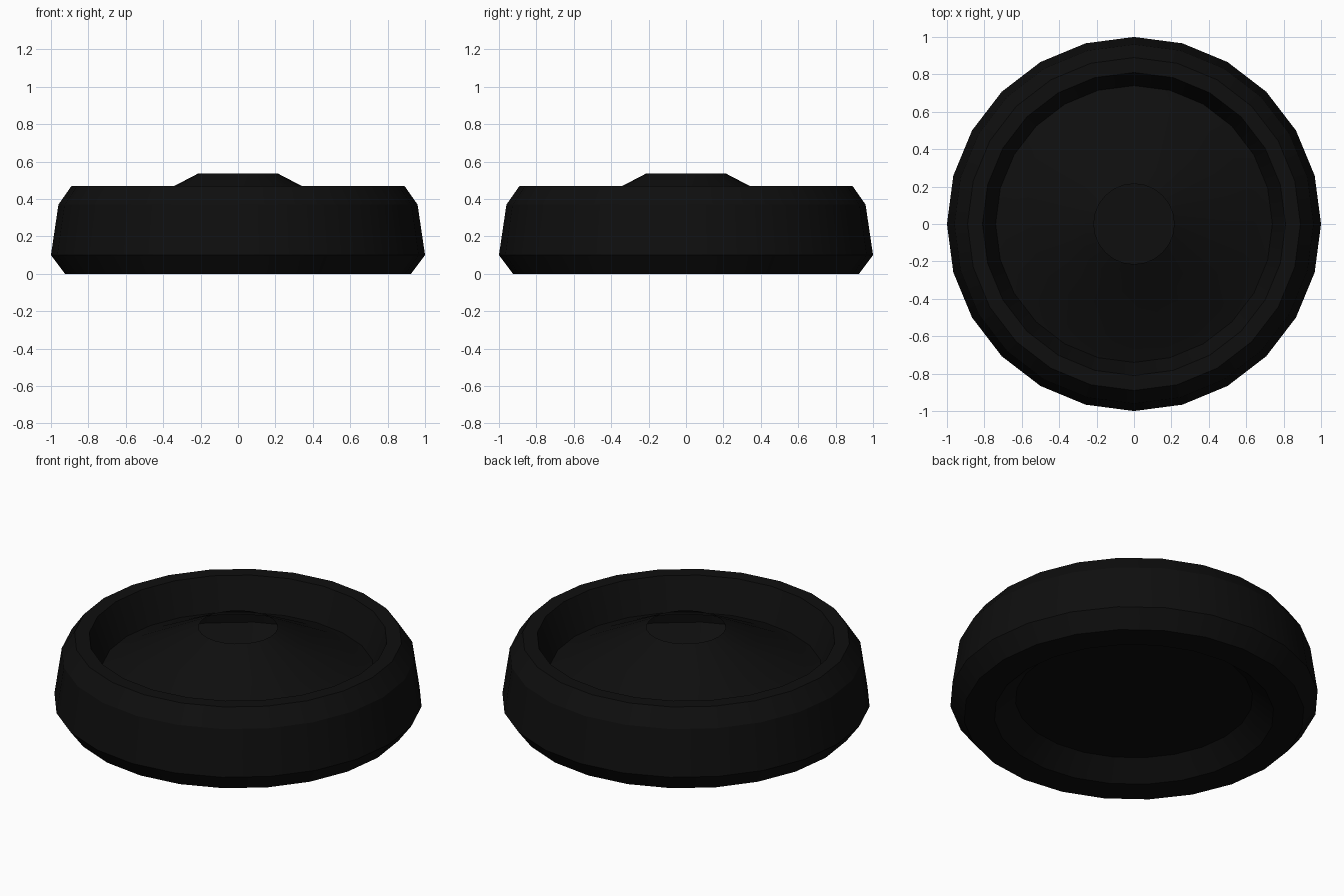
import bpy, bmesh, math

if "Cube" in bpy.data.objects:
    bpy.data.objects.remove(bpy.data.objects["Cube"])

SIDES = 24

black = bpy.data.materials.new("soft_black")
black.diffuse_color = (0.0045, 0.0045, 0.0045, 1)
black.use_nodes = True
black.node_tree.nodes["Principled BSDF"].inputs["Base Color"].default_value = black.diffuse_color


def lathe(name, profile, mat):
    """Spin an (r, z) profile, given from the bottom outwards and up, around z."""
    bm = bmesh.new()
    rings = []
    for r, z in profile:
        rings.append([bm.verts.new((r * math.cos(2 * math.pi * i / SIDES),
                                    r * math.sin(2 * math.pi * i / SIDES), z))
                      for i in range(SIDES)])
    for a, b in zip(rings, rings[1:]):
        for i in range(SIDES):
            j = (i + 1) % SIDES
            bm.faces.new((a[i], a[j], b[j], b[i]))
    # closed underside
    bm.faces.new(rings[0][::-1])
    mesh = bpy.data.meshes.new(name)
    bm.to_mesh(mesh)
    bm.free()
    mesh.materials.append(mat)
    obj = bpy.data.objects.new(name, mesh)
    bpy.context.collection.objects.link(obj)
    bpy.ops.object.select_all(action='DESELECT')
    obj.select_set(True)
    bpy.context.view_layer.objects.active = obj
    bpy.ops.object.shade_smooth_by_angle(angle=math.radians(20))
    return obj


# Hollow round body: recessed base, bulging wall, raised rim, groove, domed lid with open hub
lathe("round_body", [
    (0.645, 0.10), (0.76, 0.0), (0.925, 0.0),      # recessed base
    (1.0, 0.10), (0.96, 0.37), (0.89, 0.47),       # outer wall
    (0.81, 0.47), (0.74, 0.28), (0.645, 0.31),     # rim and groove
    (0.215, 0.535),                                # lid slope up to the hub opening
], black)
